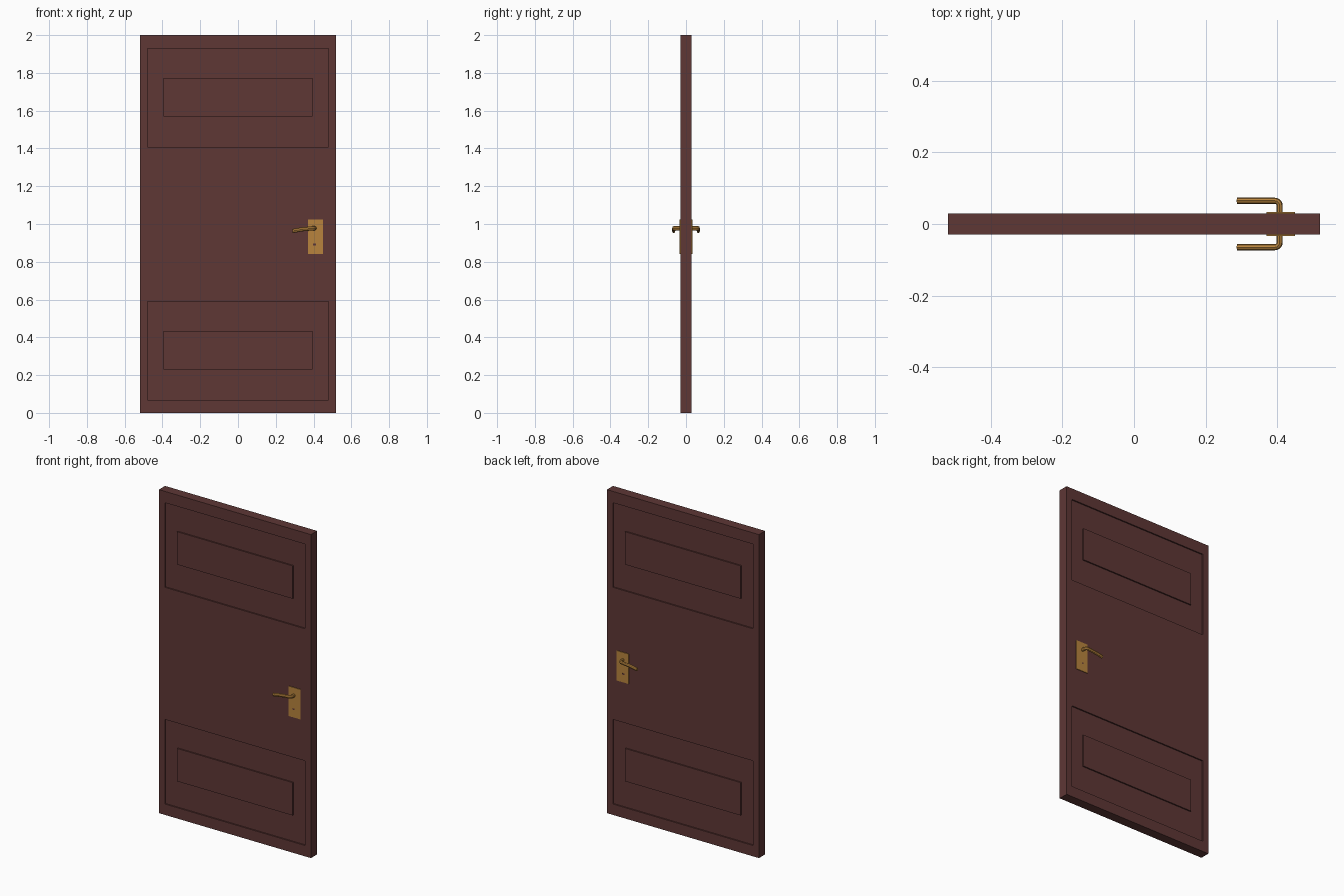
import bpy, bmesh, math
from mathutils import Vector

if "Cube" in bpy.data.objects:
    bpy.data.objects.remove(bpy.data.objects["Cube"])

def material(name, rgb):
    m = bpy.data.materials.new(name)
    m.diffuse_color = (*rgb, 1)
    m.use_nodes = True
    m.node_tree.nodes["Principled BSDF"].inputs["Base Color"].default_value = m.diffuse_color
    return m

wood = material("dark_red_wood", (0.112, 0.038, 0.036))
brass = material("brass", (0.479, 0.231, 0.047))

def add_object(name, bm, mat):
    bmesh.ops.recalc_face_normals(bm, faces=bm.faces)
    me = bpy.data.meshes.new(name)
    bm.to_mesh(me)
    bm.free()
    me.materials.append(mat)
    ob = bpy.data.objects.new(name, me)
    bpy.context.collection.objects.link(ob)
    return ob

def box_bm(x0, x1, y0, y1, z0, z1):
    bm = bmesh.new()
    bmesh.ops.create_cube(bm, size=1)
    for v in bm.verts:
        v.co = Vector(((x0 + x1) / 2 + v.co.x * (x1 - x0),
                       (y0 + y1) / 2 + v.co.y * (y1 - y0),
                       (z0 + z1) / 2 + v.co.z * (z1 - z0)))
    return bm

# Door slab: cut lines, then sink a ring around each raised panel on both faces
HALF = 0.03
DEPTH = 0.008
OUTER_X, INNER_X = 0.48, 0.395
PANELS = [(0.067, 0.23, 0.433, 0.59), (1.407, 1.57, 1.773, 1.93)]
bm = box_bm(-0.52, 0.52, -HALF, HALF, 0, 2)

def cut(co, no):
    geom = bm.verts[:] + bm.edges[:] + bm.faces[:]
    bmesh.ops.bisect_plane(bm, geom=geom, plane_co=co, plane_no=no)

for x in (-OUTER_X, -INNER_X, INNER_X, OUTER_X):
    cut((x, 0, 0), (1, 0, 0))
for z in PANELS[0] + PANELS[1]:
    cut((0, 0, z), (0, 0, 1))
bm.normal_update()

def in_ring(f):
    c = f.calc_center_median()
    for z0, z1, z2, z3 in PANELS:
        if abs(c.x) < OUTER_X and z0 < c.z < z3:
            return not (abs(c.x) < INNER_X and z1 < c.z < z2)
    return False

for side in (-1, 1):
    ring = [f for f in bm.faces if f.normal.y * side > 0.9 and in_ring(f)]
    res = bmesh.ops.extrude_face_region(bm, geom=ring)
    moved = [g for g in res["geom"] if isinstance(g, bmesh.types.BMVert)]
    bmesh.ops.translate(bm, verts=moved, vec=(0, -side * DEPTH, 0))
    old = [f for f in ring if f.is_valid]
    if old:
        bmesh.ops.delete(bm, geom=old, context='FACES')
    bm.normal_update()
add_object("door_slab", bm, wood)

# Handle set on each face
for side, tag in ((-1, "front"), (1, "back")):
    # backing plate
    y0, y1 = sorted((side * 0.029, side * 0.034))
    add_object(tag + "_handle_plate", box_bm(0.37, 0.45, y0, y1, 0.84, 1.025), brass)

    # keyhole
    y0, y1 = sorted((side * 0.033, side * 0.0345))
    add_object(tag + "_keyhole", box_bm(0.398, 0.412, y0, y1, 0.887, 0.896), wood)

    # lever: neck, rounded bend, arm with slight droop
    pts = [(0.407, 0.03, 0.004)]
    for i in range(6):
        a = math.radians(18 * i)
        pts.append((0.393 + 0.014 * math.cos(a), 0.051 + 0.014 * math.sin(a), 0.004))
    pts += [(0.34, 0.065, 0.0), (0.288, 0.065, -0.007)]
    cu = bpy.data.curves.new(tag + "_lever", 'CURVE')
    cu.dimensions = '3D'
    cu.bevel_depth = 0.0085
    cu.bevel_resolution = 2
    cu.use_fill_caps = True
    sp = cu.splines.new('POLY')
    sp.points.add(len(pts) - 1)
    for p, (x, y, z) in zip(sp.points, pts):
        p.co = (x, y * side, z, 1)
    sp.use_smooth = True
    cu.materials.append(brass)
    ob = bpy.data.objects.new(tag + "_lever", cu)
    ob.location.z = 0.972
    ob.scale.z = 1.3
    bpy.context.collection.objects.link(ob)
    # make the lever a mesh with crisp ends
    bpy.ops.object.select_all(action='DESELECT')
    bpy.context.view_layer.objects.active = ob
    ob.select_set(True)
    bpy.ops.object.convert(target='MESH')
    bpy.ops.object.shade_smooth_by_angle(angle=math.radians(40))
